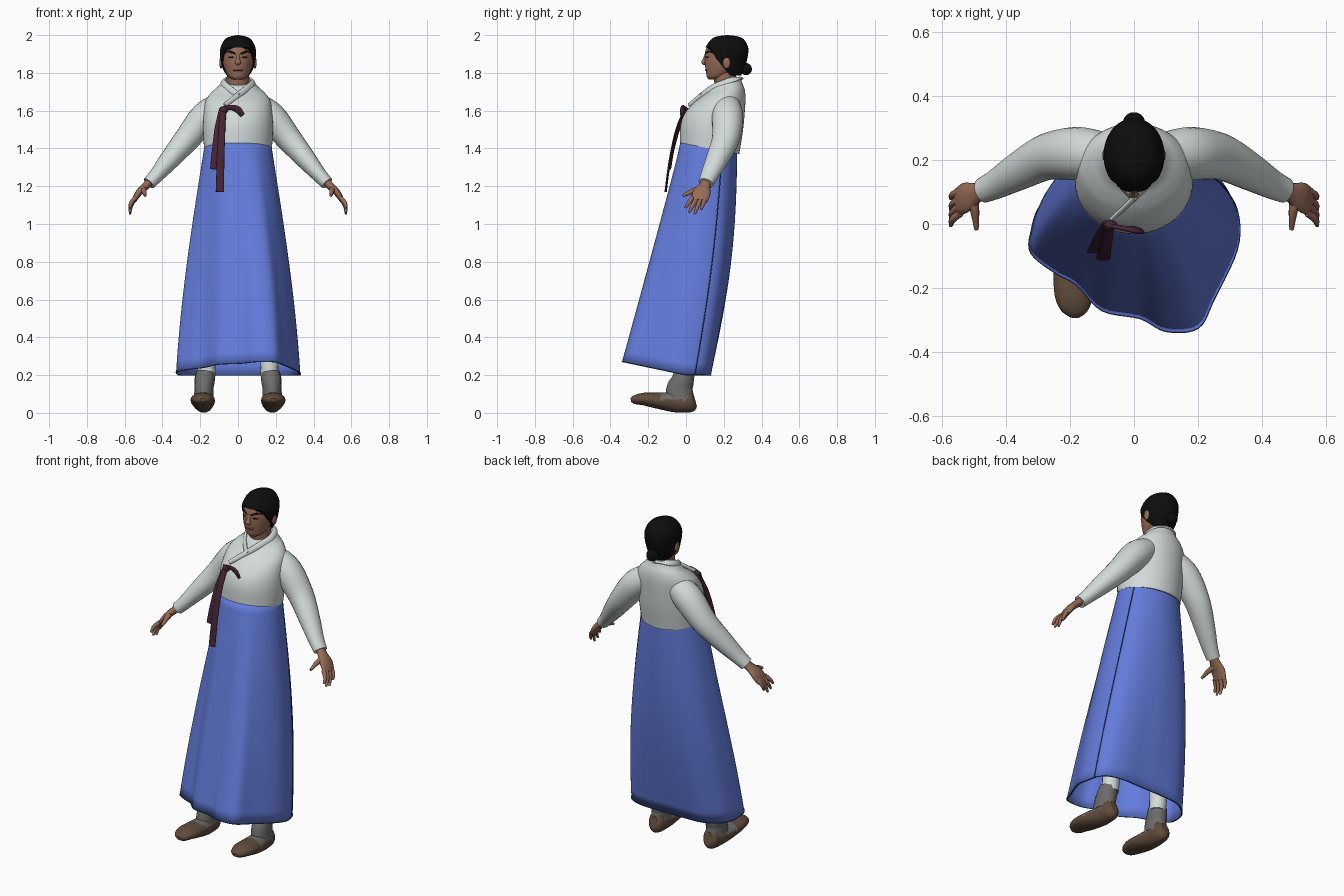
import bpy, bmesh, math
from mathutils import Vector

if "Cube" in bpy.data.objects:
    bpy.data.objects.remove(bpy.data.objects["Cube"])


def material(name, *rgb):
    m = bpy.data.materials.new(name)
    m.use_nodes = True
    m.diffuse_color = (*rgb, 1)
    m.node_tree.nodes["Principled BSDF"].inputs["Base Color"].default_value = (*rgb, 1)
    return m


WHITE = material("white cloth", .65, .71, .7)
BLUE = material("blue cloth", .125, .2, .71)
NAVY = material("dark seam", .02, .035, .13)
SKIN = material("skin", .31, .15, .095)
BLACK = material("black hair", .004, .004, .004)
PLUM = material("plum ribbon", .06, .018, .035)
BROWN = material("brown leather", .12, .072, .045)
GREY = material("grey cloth", .15, .15, .145)
LIP = material("lip", .16, .055, .045)


def smooth_path(keys, n, closed=False):
    """Catmull-Rom through tuples of any length, n steps per span."""
    count, out = len(keys), []

    def key(i):
        return Vector(keys[i % count] if closed else keys[max(0, min(count - 1, i))])
    for i in range(count if closed else count - 1):
        a, b, c, d = (key(i + k) for k in (-1, 0, 1, 2))
        for j in range(n):
            t = j / n
            out.append(b + (c - a) * (t / 2) + (a * 2 - b * 5 + c * 4 - d) * (t * t / 2)
                       + (b * 3 - a - c * 3 + d) * (t ** 3 / 2))
    if not closed:
        out.append(key(count - 1))
    return out


def skin_rings(name, rings, mat, caps=True):
    """Join rings of equal length into one smooth tube."""
    bm = bmesh.new()
    rows = [[bm.verts.new(p) for p in ring] for ring in rings]
    n = len(rows[0])
    for low, high in zip(rows, rows[1:]):
        for i in range(n):
            j = (i + 1) % n
            bm.faces.new((low[i], low[j], high[j], high[i]))
    if caps:
        bm.faces.new(rows[0][::-1])
        bm.faces.new(rows[-1])
    bmesh.ops.recalc_face_normals(bm, faces=bm.faces)
    return finish(name, bm, mat)


def finish(name, bm, mat):
    me = bpy.data.meshes.new(name)
    for f in bm.faces:
        f.smooth = len(f.verts) < 5
    bm.to_mesh(me)
    bm.free()
    me.materials.append(mat)
    ob = bpy.data.objects.new(name, me)
    bpy.context.collection.objects.link(ob)
    return ob


def circle(n):
    return [(math.cos(math.tau * i / n), math.sin(math.tau * i / n)) for i in range(n)]


def sweep(name, keys, mat, side=(1, 0, 0), seg=16, n=5):
    """Tube along keys (x, y, z, half width along side, half depth)."""
    path, rings = smooth_path(keys, n), []
    for i, p in enumerate(path):
        c = Vector(p[:3])
        ahead, behind = path[min(i + 1, len(path) - 1)], path[max(i - 1, 0)]
        t = (Vector(ahead[:3]) - Vector(behind[:3])).normalized()
        u = Vector(side)
        u = (u - t * u.dot(t)).normalized()
        v = t.cross(u)
        rings.append([c + u * (p[3] * x) + v * (p[4] * y) for x, y in circle(seg)])
    return skin_rings(name, rings, mat)


def loft(name, keys, mat, seg=48, n=5, caps=True):
    """Stacked ellipses (z, centre y, half x, half y, tilt)."""
    rings = [[(rx * x, cy + ry * y, z + tilt * ry * y) for x, y in circle(seg)]
             for z, cy, rx, ry, tilt in smooth_path(keys, n)]
    return skin_rings(name, rings, mat, caps)


def ball(name, centre, size, mat):
    bm = bmesh.new()
    bmesh.ops.create_uvsphere(bm, u_segments=20, v_segments=12, radius=1)
    for v in bm.verts:
        v.co = Vector(centre) + Vector(a * b for a, b in zip(v.co, size))
    return finish(name, bm, mat)


# Jacket body and neck
loft("jacket", [(1.4, .125, .18, .157, -.19), (1.5, .135, .185, .165, -.1),
                (1.58, .15, .182, .16, 0), (1.65, .175, .172, .14, .1),
                (1.69, .19, .145, .12, .2), (1.72, .2, .11, .097, .3),
                (1.755, .21, .08, .078, .35)], WHITE)
sweep("neck", [(0, .225, 1.68, .06, .06), (0, .21, 1.75, .06, .06), (0, .2, 1.82, .058, .06)], SKIN)
for s, end in ((1, (-.07, .015, 1.63)), (-1, (.0, .09, 1.69))):
    sweep("collar", [(0, .287, 1.77, .008, .018), (s * .06, .26, 1.768, .008, .018),
                     (s * .08, .2, 1.748, .008, .018), (s * .05, .135, 1.72, .008, .018),
                     (s * .005, .085, 1.685, .008, .016), (*end, .006, .012)], WHITE, side=(s, -.4, .6))

# Skirt: waist oval blended into a wavy hem
HEM = [(.325, .03), (.285, .1), (.19, .13), (.06, .13), (-.06, .13), (-.2, .12), (-.29, .06),
       (-.32, -.02), (-.322, -.09), (-.25, -.15), (-.18, -.19), (-.1, -.27), (.02, -.295),
       (.1, -.335), (.2, -.325), (.25, -.235), (.322, -.08)]


def skirt_point(h, s):
    a = math.atan2((h[1] + .08) / .23, h[0] / .325)
    wide = (math.sin(s * math.pi / 2) + s) / 2
    waist_x, waist_y = .173 * math.cos(a), .122 + .15 * math.sin(a)
    bottom = .2 + .21 * max(0, -h[1])
    return Vector((waist_x + (h[0] - waist_x) * wide,
                   waist_y + (h[1] - waist_y) * s + (.04 * math.sin(s * math.pi) * max(0, math.sin(a))),
                   1.44 + (bottom - 1.44) * s))


hem = smooth_path(HEM, 5, closed=True)
skirt = skin_rings("skirt", [[skirt_point(h, k / 20) for h in hem] for k in range(21)], BLUE, caps=False)
solid = skirt.modifiers.new("thickness", 'SOLIDIFY')
solid.thickness = .006
sweep("skirt_seam", [(*skirt_point(hem[1], k / 8), .003, .003) for k in range(9)], NAVY, side=(0, 1, 0), seg=6, n=2)
sweep("hem_edge", [(*skirt_point(h, 1), .002, .003) for h in hem + hem[:1]], NAVY, side=(0, 0, 1), seg=6, n=1)

# Arms, hands, legs and shoes on both sides
for s, label in ((1, "left"), (-1, "right")):
    sweep(label + "_sleeve", [(s * .09, .215, 1.63, .07, .07), (s * .175, .22, 1.565, .083, .08),
                              (s * .27, .21, 1.45, .073, .068), (s * .36, .165, 1.343, .06, .054),
                              (s * .43, .125, 1.26, .047, .04), (s * .472, .105, 1.215, .04, .035)],
          WHITE, side=(0, 1, 0), seg=24)
    sweep(label + "_palm", [(s * .45, .115, 1.24, .026, .022), (s * .485, .1, 1.205, .03, .021),
                            (s * .525, .083, 1.165, .047, .018), (s * .55, .07, 1.125, .044, .013)],
          SKIN, side=(0, 1, 0))
    for finger, base, tip, z in (("index", .034, -.005, 1.085), ("middle", .058, .015, 1.06),
                                 ("ring", .08, .045, 1.052), ("little", .102, .08, 1.075)):
        sweep(label + "_" + finger + "_finger",
              [(s * .542, base, 1.14, .012, .012), (s * .566, (base + tip) / 2, (1.14 + z) / 2, .011, .011),
               (s * .572, tip, z, .006, .006)], SKIN, side=(0, 1, 0), seg=10)
    sweep(label + "_thumb", [(s * .505, .085, 1.185, .02, .018), (s * .497, .04, 1.175, .015, .014),
                             (s * .492, -.017, 1.15, .007, .007)], SKIN, side=(0, 0, 1), seg=12)
    sweep(label + "_leg", [(s * .165, 0, .19, .045, .045), (s * .165, .01, .3, .05, .05),
                           (s * .14, .06, .6, .06, .06)], WHITE)
    sweep(label + "_sock", [(s * .182, -.035, .08, .052, .075), (s * .18, -.032, .13, .05, .07),
                            (s * .177, -.018, .17, .054, .06), (s * .172, -.008, .215, .049, .052)], GREY)
    shoe = sweep(label + "_shoe", [(s * .18, .048, .07, .02, .035), (s * .18, .025, .065, .046, .06),
                                   (s * .182, -.05, .057, .054, .055), (s * .186, -.14, .064, .064, .044),
                                   (s * .187, -.22, .073, .061, .034), (s * .185, -.27, .07, .042, .024),
                                   (s * .185, -.292, .068, .014, .01)], BROWN, seg=24)
    shoe.data.materials.append(GREY)
    for f in shoe.data.polygons:
        f.material_index = int(f.center.z > .068 and -.13 < f.center.y < .005)
    ball(label + "_ear", (s * .09, .215, 1.853), (.009, .02, .03), SKIN)

# Head
HEAD = [(1.765, .15, .025, .03, 0), (1.78, .165, .05, .055, 0), (1.81, .185, .067, .08, 0),
        (1.85, .2, .08, .1, 0), (1.89, .21, .086, .11, 0), (1.93, .215, .085, .108, 0),
        (1.97, .22, .068, .085, 0), (1.985, .22, .048, .062, 0), (1.993, .22, .015, .02, 0)]
loft("head", HEAD, SKIN)


def at_height(keys, z):
    for a, b in zip(keys, keys[1:]):
        if z <= b[0]:
            return Vector(a).lerp(Vector(b), max(0, (z - a[0]) / (b[0] - a[0])))
    return Vector(keys[-1])


def on_face(x, z):
    _, cy, rx, ry, _ = at_height(HEAD, z)
    return x, cy - ry * math.sqrt(1 - (x / rx) ** 2), z


# Hair cap with a hairline that drops from forehead to nape, and a bun
HAIR = smooth_path([(1.78, .235, .055, .055, 0), (1.82, .222, .08, .085, 0), (1.86, .213, .091, .108, 0),
                    (1.9, .213, .095, .116, 0), (1.935, .216, .092, .113, 0), (1.975, .22, .072, .089, 0),
                    (1.992, .22, .045, .06, 0), (2, .22, .003, .004, 0)], 6)


def hairline(y):
    f = max(0, min(1, (y + .85) / .95))
    return 1.935 - .15 * f * f * (3 - 2 * f)


hair_rings = []
for k in range(25):
    ring = []
    for x, y in circle(64):
        low = hairline(y)
        z = low + (2 - low) * math.sin(k / 24 * math.pi / 2)
        _, cy, rx, ry, _ = at_height(HAIR, z)
        ring.append((rx * x, cy + ry * y, z))
    hair_rings.append(ring)
skin_rings("hair", hair_rings, BLACK)
ball("hair_bun", (0, .318, 1.82), (.034, .031, .032), BLACK)

# Face details
sweep("nose", [(0, .106, 1.9, .008, .006), (0, .098, 1.87, .011, .01), (0, .094, 1.855, .016, .012),
               (0, .104, 1.845, .01, .006)], SKIN, seg=12)
sweep("mouth", [(*on_face(x, 1.815), .003, .004) for x in (-.026, 0, .026)], LIP, side=(0, 1, 0), seg=8)
for s, label in ((1, "left"), (-1, "right")):
    sweep(label + "_eyebrow", [(*on_face(s * x, z), .004, h) for x, z, h in
                               ((.014, 1.9, .005), (.04, 1.912, .007), (.066, 1.908, .003))],
          BLACK, side=(0, 1, 0), seg=8)
    sweep(label + "_eye", [(*on_face(s * x, 1.883), .003, h) for x, h in
                           ((.022, .001), (.036, .005), (.052, .001))], BLACK, side=(0, 1, 0), seg=8)

# Ribbon: knot, loop and two hanging tails
ball("ribbon_knot", (-.075, -.004, 1.603), (.022, .016, .02), PLUM)
sweep("ribbon_loop", [(-.09, .0, 1.605, .016, .006), (-.04, -.012, 1.617, .014, .007),
                      (0, -.018, 1.605, .02, .009), (.024, -.022, 1.575, .015, .006)], PLUM, side=(0, -.3, 1))
sweep("long_tail", [(-.078, -.005, 1.61, .016, .006), (-.085, -.05, 1.5, .018, .006),
                    (-.092, -.085, 1.34, .02, .006), (-.096, -.108, 1.17, .022, .006)], PLUM)
sweep("short_tail", [(-.085, .005, 1.61, .014, .006), (-.105, -.035, 1.51, .018, .006),
                     (-.118, -.068, 1.39, .02, .006), (-.128, -.085, 1.29, .02, .006)], PLUM)
